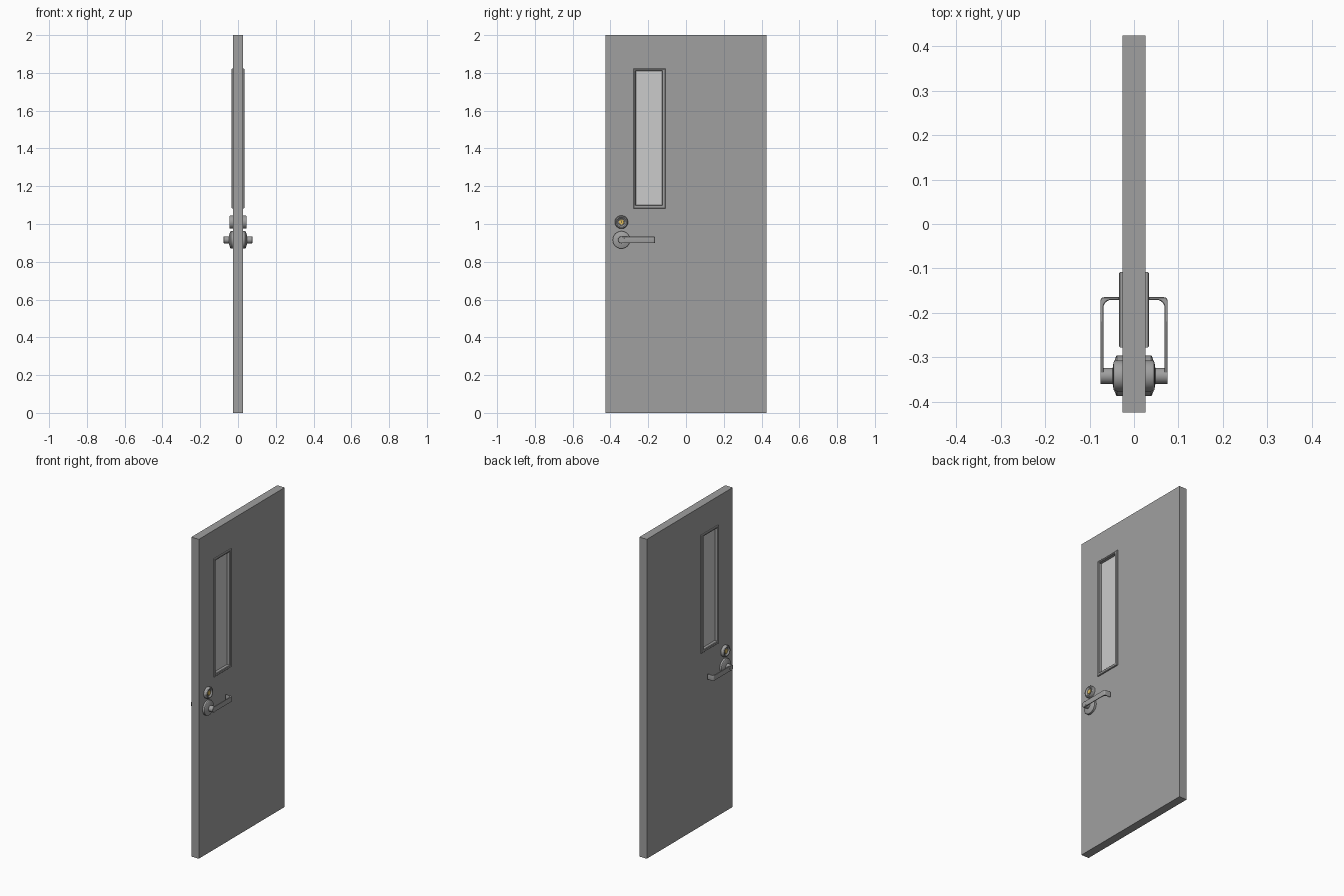
import bpy, bmesh
from math import pi, cos, sin, radians

if "Cube" in bpy.data.objects:
    bpy.data.objects.remove(bpy.data.objects["Cube"])

HUB_Y = -0.342                      # lock and handle share this line
LOCK_Z, LEVER_Z = 1.01, 0.916


def material(name, rgb):
    m = bpy.data.materials.new(name)
    m.diffuse_color = (*rgb, 1)
    m.use_nodes = True
    m.node_tree.nodes["Principled BSDF"].inputs["Base Color"].default_value = m.diffuse_color
    return m


steel = material("dark_grey", (0.35, 0.35, 0.35))
brass = material("brass", (0.75, 0.52, 0.12))
glass = material("glass", (0.8, 0.8, 0.8))
black = material("keyhole_dark", (0.02, 0.02, 0.02))


def finish(name, bm, mirror=False, smooth=False, mat=steel):
    bmesh.ops.recalc_face_normals(bm, faces=bm.faces)
    me = bpy.data.meshes.new(name)
    bm.to_mesh(me)
    bm.free()
    ob = bpy.data.objects.new(name, me)
    bpy.context.collection.objects.link(ob)
    me.materials.append(mat)
    if smooth:
        bpy.ops.object.select_all(action='DESELECT')
        ob.select_set(True)
        bpy.context.view_layer.objects.active = ob
        bpy.ops.object.shade_smooth_by_angle(angle=radians(30))
    if mirror:
        mod = ob.modifiers.new("both_sides", 'MIRROR')
        mod.use_mirror_merge = False
    return ob


def loft(bm, loops, closed):
    """Bridge equal-length loops of points; optionally join last to first."""
    rings = [[bm.verts.new(p) for p in loop] for loop in loops]
    n = len(rings[0])
    pairs = list(zip(rings, rings[1:]))
    if closed:
        pairs.append((rings[-1], rings[0]))
    for a, b in pairs:
        for i in range(n):
            j = (i + 1) % n
            bm.faces.new((a[i], a[j], b[j], b[i]))
    return rings


def rect(y0, y1, z0, z1, x, grow=0.0):
    y0, y1, z0, z1 = y0 - grow, y1 + grow, z0 - grow, z1 + grow
    return [(x, y0, z0), (x, y1, z0), (x, y1, z1), (x, y0, z1)]


def lathe(name, profile, z, mat=steel, n=40):
    """Turn (radius, x) points about an x axis through the hub line."""
    bm = bmesh.new()
    loops = [[(x, HUB_Y + r * cos(2 * pi * i / n), z + r * sin(2 * pi * i / n))
              for i in range(n)] for r, x in profile]
    rings = loft(bm, loops, False)
    bm.faces.new(rings[0])
    bm.faces.new(rings[-1])
    return finish(name, bm, True, True, mat)


def box(name, x0, x1, y0, y1, z0, z1, mirror=False, mat=steel):
    bm = bmesh.new()
    rings = loft(bm, [rect(y0, y1, z0, z1, x0), rect(y0, y1, z0, z1, x1)], False)
    for r in rings:
        bm.faces.new(r)
    return finish(name, bm, mirror, mat=mat)


def arc(cx, cy, r, n=8):
    return [(cx + r * cos(pi / 2 * i / n), cy + r * sin(pi / 2 * i / n))
            for i in range(n + 1)]


# Door slab with a window opening
slab = (-0.425, 0.425, 0.0, 2.0)
win = (-0.267, -0.127, 1.10, 1.81)
bm = bmesh.new()
loft(bm, [rect(*slab, 0.026), rect(*win, 0.026),
          rect(*win, -0.026), rect(*slab, -0.026)], True)
finish("door_slab", bm)

# Raised window trim
trim = (-0.278, -0.108, 1.083, 1.822)
bm = bmesh.new()
loft(bm, [rect(*trim, 0.024), rect(*trim, 0.031), rect(*trim, 0.034, -0.003),
          rect(*win, 0.034, 0.003), rect(*win, 0.031, -0.001),
          rect(*win, 0.010, -0.001), rect(*win, 0.010, 0.003),
          rect(*win, 0.024, 0.003)], True)
finish("window_trim", bm, True)

# Glass pane
box("window_glass", -0.014, 0.014, win[0] - 0.002, win[1] + 0.002,
    win[2] - 0.002, win[3] + 0.002, mat=glass)

# Deadbolt housing, brass core and keyhole
lathe("lock_housing", [(0.035, 0.024), (0.035, 0.039), (0.034, 0.043), (0.031, 0.046),
                       (0.026, 0.046), (0.018, 0.038), (0.012, 0.038)], LOCK_Z)
lathe("lock_core", [(0.0135, 0.036), (0.0135, 0.040), (0.0125, 0.041)], LOCK_Z, brass)
box("keyhole", 0.040, 0.0414, HUB_Y - 0.001, HUB_Y + 0.001,
    LOCK_Z - 0.006, LOCK_Z + 0.006, True, black)

# Handle rose and spindle
lathe("handle_rose", [(0.046, 0.024), (0.046, 0.038), (0.044, 0.0405),
                      (0.026, 0.047), (0.018, 0.048)], LEVER_Z)
lathe("handle_spindle", [(0.018, 0.046), (0.018, 0.075), (0.017, 0.076)], LEVER_Z)

# Lever: flat bar with a filleted return towards the door
outline = [(0.069, HUB_Y), (0.0755, HUB_Y)] + arc(0.0675, -0.173, 0.008)
outline += [(0.034, -0.165), (0.034, -0.171)] + arc(0.051, -0.189, 0.018)[::-1]
bm = bmesh.new()
rings = loft(bm, [[(x, y, LEVER_Z + h) for x, y in outline] for h in (-0.017, 0.017)], False)
for r in rings:
    bm.faces.new(r)
bmesh.ops.recalc_face_normals(bm, faces=bm.faces)
rim = [e for r in rings for e in bm.edges if all(v in r for v in e.verts)]
bmesh.ops.bevel(bm, geom=rim, offset=0.0025, segments=3, affect='EDGES', profile=0.5)
finish("handle_lever", bm, True, True)
